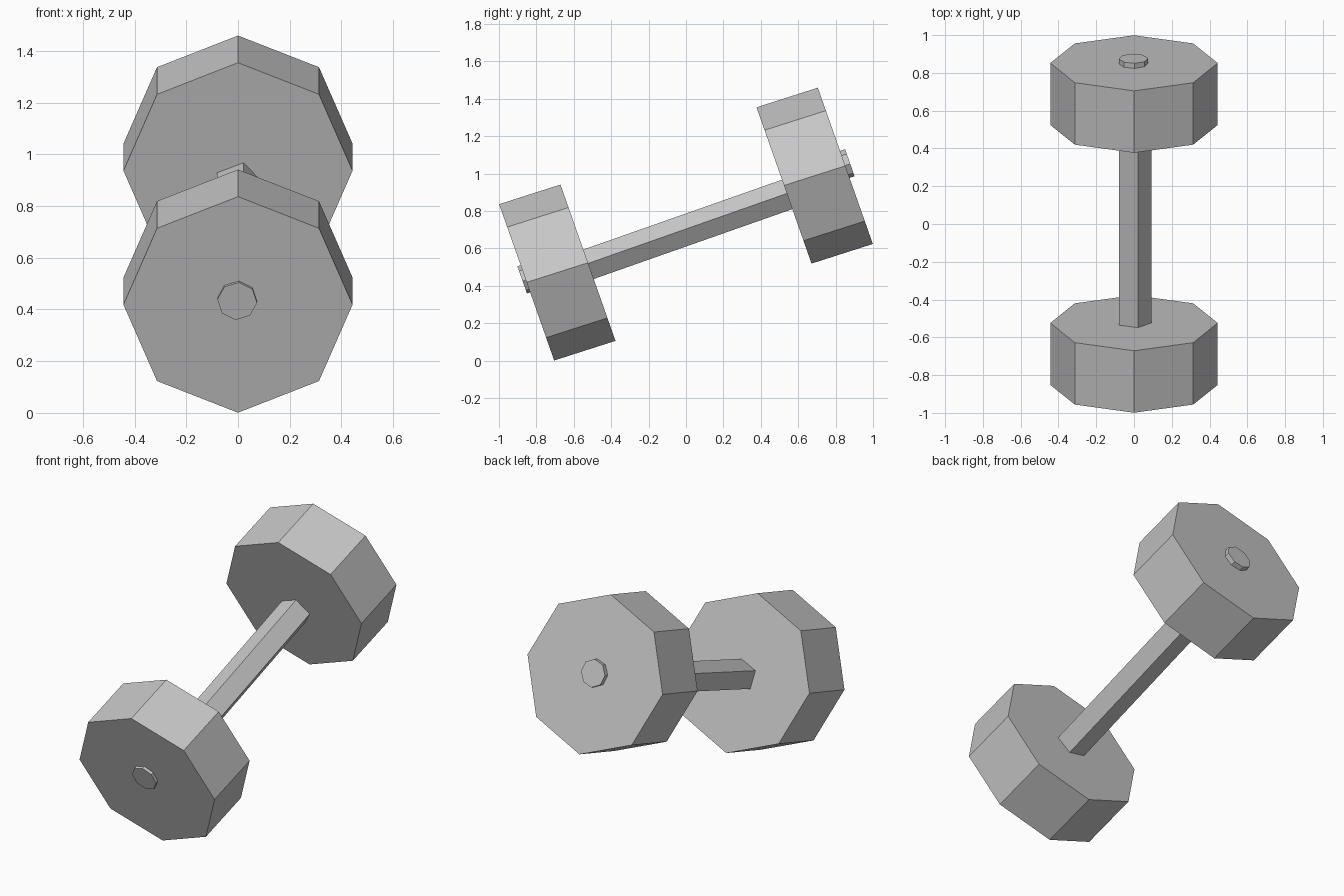
import bpy, bmesh, math
from mathutils import Vector

cube = bpy.data.objects.get("Cube")
if cube:
    bpy.data.objects.remove(cube)

# Single grey metal
metal = bpy.data.materials.new("grey metal")
metal.use_nodes = True
grey = (0.57, 0.57, 0.57, 1)
metal.diffuse_color = grey
metal.node_tree.nodes["Principled BSDF"].inputs["Base Color"].default_value = grey

UP = Vector((0, -0.332, 0.943))      # in-plane "up" of every cross-section
AXIS = Vector((0, 0.953, 0.305))     # thickness direction of weights and caps


def prism(name, start, end, sides, rx, ru, turn):
    """Regular prism between two centres, cut parallel to the weight faces."""
    bm = bmesh.new()
    rings = []
    for c in (start, end):
        ring = []
        for i in range(sides):
            a = math.radians(turn) + math.tau * i / sides
            ring.append(bm.verts.new(c + Vector((rx * math.cos(a), 0, 0)) + UP * ru * math.sin(a)))
        rings.append(ring)
    for i in range(sides):
        j = (i + 1) % sides
        bm.faces.new((rings[0][i], rings[0][j], rings[1][j], rings[1][i]))
    bm.faces.new(rings[0])
    bm.faces.new(rings[1])
    bmesh.ops.recalc_face_normals(bm, faces=bm.faces)
    mesh = bpy.data.meshes.new(name)
    bm.to_mesh(mesh)
    bm.free()
    mesh.materials.append(metal)
    bpy.context.collection.objects.link(bpy.data.objects.new(name, mesh))


# Octagonal weights with a small end cap on each outer face
ends = (("front", -1, Vector((0, -0.688, 0.471)), Vector((-0.003, -0.876, 0.432))),
        ("back", 1, Vector((0, 0.688, 0.989)), Vector((-0.003, 0.876, 1.058))))
for label, side, centre, cap in ends:
    half = AXIS * 0.172
    prism(label + "_weight", centre - half, centre + half, 8, 0.443, 0.443, 90)
    prism(label + "_end_cap", cap - AXIS * 0.1 * side, cap, 8, 0.077, 0.077, -5)

# Five-sided handle, its ends buried in the weights
low, high = Vector((0, -0.52, 0.513)), Vector((0, 0.538, 0.885))
reach = (high - low).normalized() * 0.08
prism("handle", low - reach, high + reach, 5, 0.094, 0.088, 77)
